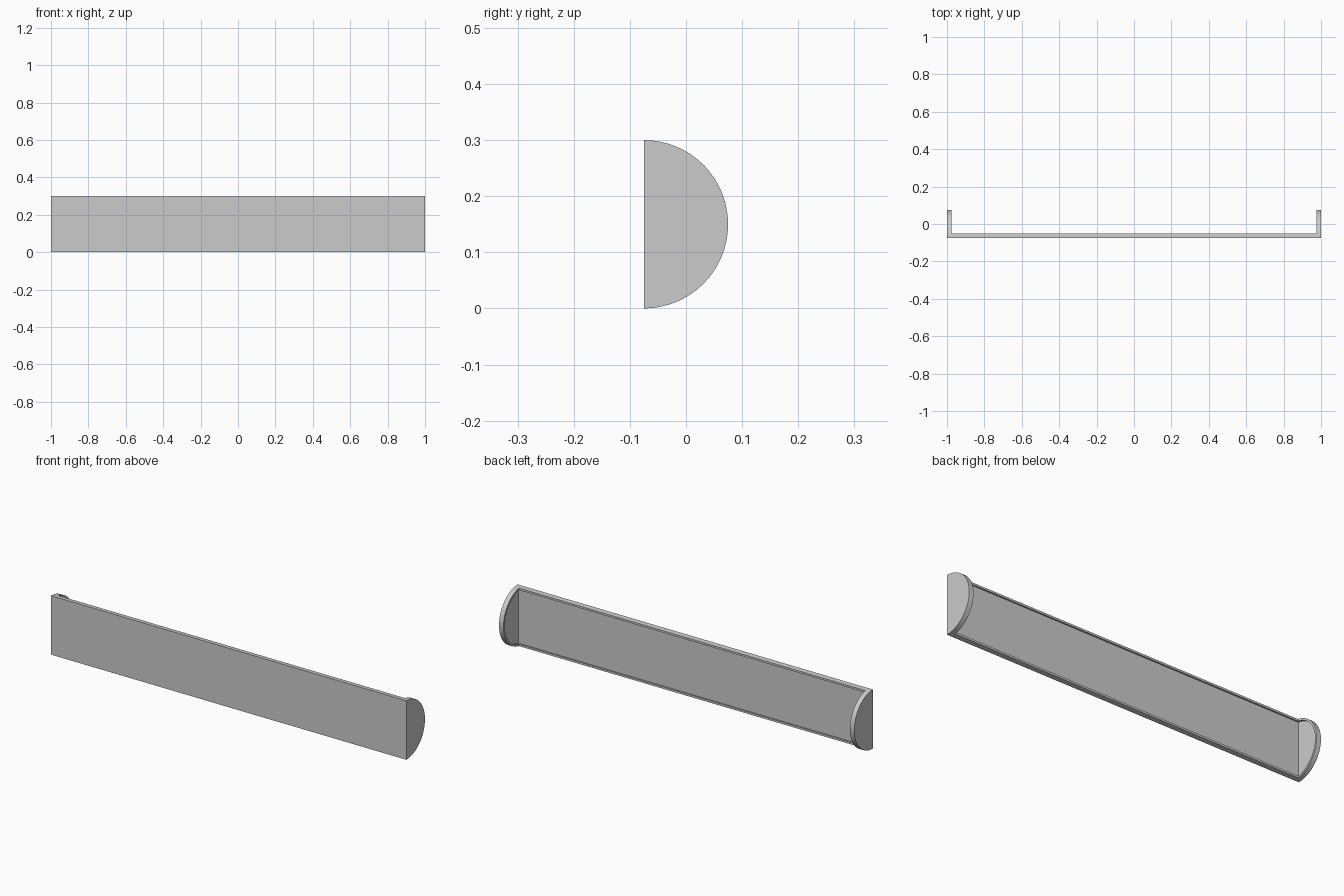
import bpy, bmesh, math

if "Cube" in bpy.data.objects:
    bpy.data.objects.remove(bpy.data.objects["Cube"])

R = 0.15            # outer radius of the half-round ends
BACK = -0.075       # y of the flat face
RIM = 0.025         # thickness at the raised rim
WALL = 0.015        # thickness of the recessed panels
LIP = 0.01          # width of the rim


def prism(name, profile, half):
    """Extrude a (y, z) profile along x from -half to half."""
    bm = bmesh.new()
    face = bm.faces.new([bm.verts.new((-half, y, z)) for y, z in profile])
    ext = bmesh.ops.extrude_face_region(bm, geom=[face])
    moved = [v for v in ext["geom"] if isinstance(v, bmesh.types.BMVert)]
    bmesh.ops.translate(bm, verts=moved, vec=(2 * half, 0, 0))
    bmesh.ops.recalc_face_normals(bm, faces=bm.faces)
    mesh = bpy.data.meshes.new(name)
    bm.to_mesh(mesh)
    bm.free()
    ob = bpy.data.objects.new(name, mesh)
    bpy.context.collection.objects.link(ob)
    return ob


def half_round(radius, offset, steps=32):
    """Half-disc profile whose straight side sits offset from the flat face."""
    a = math.pi / 2 - math.asin(offset / radius)
    angles = [-a + 2 * a * i / steps for i in range(steps + 1)]
    return [(BACK + radius * math.cos(t), R + radius * math.sin(t)) for t in angles]


# solid half-round bar
tray = prism("trough_shell", half_round(R, 0), 1.0)

# opening between the end caps, and the shallow recess inside the rim
opening = prism("opening_cutter",
                [(BACK + RIM, -0.1), (0.2, -0.1), (0.2, 0.4), (BACK + RIM, 0.4)],
                1.0 - RIM)
recess = prism("recess_cutter", half_round(R - LIP, WALL), 1.0 - WALL)

bpy.context.view_layer.objects.active = tray
for cutter in (opening, recess):
    mod = tray.modifiers.new(cutter.name, 'BOOLEAN')
    mod.operation = 'DIFFERENCE'
    mod.solver = 'EXACT'
    mod.object = cutter
    cutter.hide_render = True
    bpy.ops.object.modifier_apply(modifier=mod.name)
    bpy.data.objects.remove(cutter)

# smooth curved rims, crisp edges
bpy.ops.object.select_all(action='DESELECT')
tray.select_set(True)
bpy.ops.object.shade_smooth_by_angle(angle=math.radians(30))
